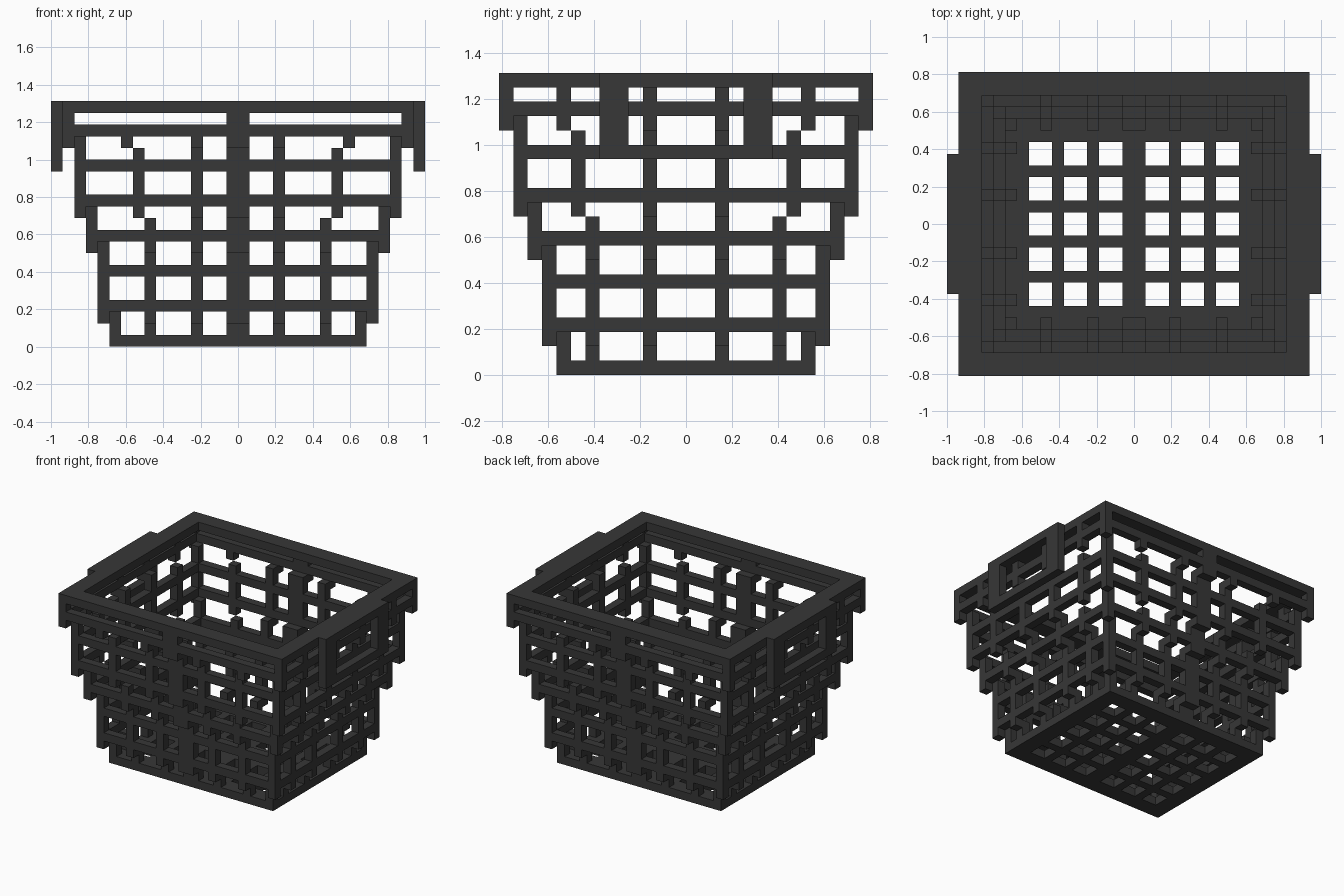
import bpy, bmesh

if "Cube" in bpy.data.objects:
    bpy.data.objects.remove(bpy.data.objects["Cube"])

U = 1 / 16  # one block

mat = bpy.data.materials.new("charcoal plastic")
mat.diffuse_color = (0.038, 0.038, 0.038, 1)
mat.use_nodes = True
mat.node_tree.nodes["Principled BSDF"].inputs["Base Color"].default_value = mat.diffuse_color


def make(name, boxes):
    """One object from axis-aligned boxes (x0, x1, y0, y1, z0, z1) in block units."""
    bm = bmesh.new()
    for x0, x1, y0, y1, z0, z1 in boxes:
        verts = bmesh.ops.create_cube(bm, size=1)["verts"]
        for v in verts:
            v.co.x = (x1 if v.co.x > 0 else x0) * U
            v.co.y = (y1 if v.co.y > 0 else y0) * U
            v.co.z = (z1 if v.co.z > 0 else z0) * U
    me = bpy.data.meshes.new(name)
    bm.to_mesh(me)
    bm.free()
    me.materials.append(mat)
    ob = bpy.data.objects.new(name, me)
    bpy.context.collection.objects.link(ob)


def ring(hx, hy, z, t=1):
    """Rectangular hoop, one block high and t blocks thick."""
    out = []
    for s in (-1, 1):
        y = sorted((s * hy, s * (hy - t)))
        x = sorted((s * hx, s * (hx - t)))
        out.append((-hx, hx, *y, z, z + 1))
        out.append((*x, t - hy, hy - t, z, z + 1))
    return out


def mirrored(x0, x1, y0, y1, z0, z1):
    """Copies of a box in all four quadrants (two if it straddles the centre)."""
    out = set()
    for sx in (-1, 1):
        for sy in (-1, 1):
            out.add((*sorted((sx * x0, sx * x1)), *sorted((sy * y0, sy * y1)), z0, z1))
    return sorted(out)


def posts(x0, x1, y0, y1, z0, z1, hoops):
    """Mirrored upright, interrupted where a hoop passes."""
    out, z = [], z0
    for h in sorted(hoops) + [z1]:
        top = min(h, z1)
        if top > z:
            out += mirrored(x0, x1, y0, y1, z, top)
        z = max(z, h + 1)
    return out


# Tiers: name, half x, half y, bottom, top, {hoop height: thickness},
#        outer front post x, its z range, outer side post y, its z range, inner post top (front)
tiers = [
    ("base_tier", 11, 9, 0, 3, {0: 2}, 7, (0, 3), 6, (0, 3), 3),
    ("lower_tier", 12, 10, 2, 9, {3: 1, 6: 1}, 7, (2, 9), 6, (2, 9), 9),
    ("middle_tier", 13, 11, 8, 12, {9: 1}, 7, (8, 11), 6, (8, 11), 12),
    ("upper_tier", 14, 12, 11, 18, {12: 1, 15: 1}, 8, (11, 17), 7, (11, 17), 18),
    ("rim_tier", 15, 13, 17, 21, {18: 1, 20: 2}, 9, (17, 18), 8, (17, 21), 18),
]
for name, hx, hy, z0, z1, hoops, fx, fz, sy, sz, inner_top in tiers:
    b = []
    for z, t in hoops.items():
        b += ring(hx, hy, z, t)
    b += posts(hx - 1, hx, hy - 1, hy, z0, z1, hoops)          # corners
    b += posts(-1, 1, hy - 1, hy, z0, z1, hoops)               # front/back centre
    b += posts(3, 4, hy - 1, hy, z0, inner_top, hoops)         # front/back inner
    b += posts(fx, fx + 1, hy - 1, hy, *fz, hoops)             # front/back outer
    b += posts(hx - 1, hx, 2, 3, z0, z1, hoops)                # side inner
    b += posts(hx - 1, hx, sy, sy + 1, *sz, hoops)             # side outer
    make(name, b)

# Floor grid inside the bottom hoop
floor = [(-1, 1, -7, 7, 0, 1)]
for x in (3, 6):
    floor += [(x, x + 1, -7, 7, 0, 1), (-x - 1, -x, -7, 7, 0, 1)]
for xa, xb in ((1, 3), (4, 6), (7, 9)):
    for y in (1, 4):
        floor += mirrored(xa, xb, y, y + 1, 0, 1)
make("floor_grid", floor)

# Side handles: rectangular frames outside the rim
for name, x0 in (("left_handle", -16), ("right_handle", 15)):
    make(name, [
        (x0, x0 + 1, -6, -4, 15, 21),
        (x0, x0 + 1, 4, 6, 15, 21),
        (x0, x0 + 1, -4, 4, 20, 21),
        (x0, x0 + 1, -4, 4, 15, 16),
    ])
